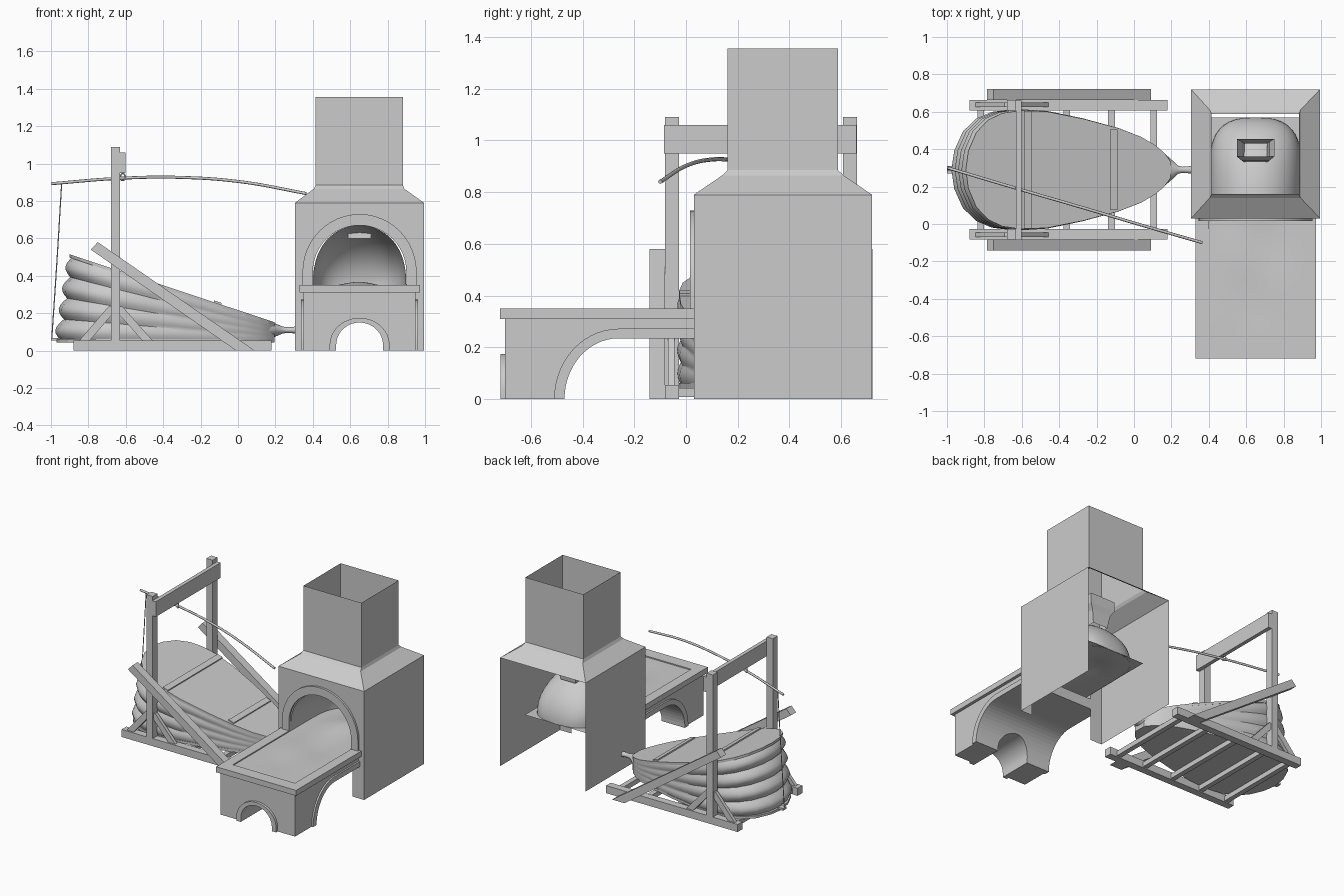
import bpy, bmesh, math
from math import sin, cos, pi

if "Cube" in bpy.data.objects:
    bpy.data.objects.remove(bpy.data.objects["Cube"])


def make(name, verts, faces, smooth=None):
    me = bpy.data.meshes.new(name)
    me.from_pydata(verts, [], faces)
    bm = bmesh.new()
    bm.from_mesh(me)
    bmesh.ops.recalc_face_normals(bm, faces=bm.faces)
    bm.to_mesh(me)
    bm.free()
    ob = bpy.data.objects.new(name, me)
    bpy.context.collection.objects.link(ob)
    if smooth:
        bpy.ops.object.select_all(action='DESELECT')
        ob.select_set(True)
        bpy.context.view_layer.objects.active = ob
        bpy.ops.object.shade_smooth_by_angle(angle=math.radians(smooth))
    return ob


def loft(name, rings, closed=True, caps=(True, True), smooth=None):
    n = len(rings[0])
    verts = [p for r in rings for p in r]
    faces = [(i * n + j, i * n + (j + 1) % n, (i + 1) * n + (j + 1) % n, (i + 1) * n + j)
             for i in range(len(rings) - 1) for j in range(n if closed else n - 1)]
    if caps[0]:
        faces.append(tuple(range(n)))
    if caps[1]:
        faces.append(tuple(range(len(verts) - n, len(verts))))
    return make(name, verts, faces, smooth)


def prism(name, pts, axis, a, b, smooth=None):
    # axis 'x': points are (y, z); axis 'y': points are (x, z)
    put = (lambda p, d: (d, p[0], p[1])) if axis == 'x' else (lambda p, d: (p[0], d, p[1]))
    return loft(name, [[put(p, d) for p in pts] for d in (a, b)], smooth=smooth)


def box(name, x0, x1, y0, y1, z0, z1):
    return prism(name, [(x0, z0), (x1, z0), (x1, z1), (x0, z1)], 'y', y0, y1)


def arch(cx, w, base, spring, top, n=24):
    # arch outline from lower right to lower left
    arc = [(cx + w * cos(pi * i / n), spring + (top - spring) * sin(pi * i / n)) for i in range(n + 1)]
    return ([(cx + w, base)] if base < spring else []) + arc + ([(cx - w, base)] if base < spring else [])


def tube(name, pts, r):
    cu = bpy.data.curves.new(name, 'CURVE')
    cu.dimensions = '3D'
    cu.bevel_depth = r
    cu.bevel_resolution = 2
    cu.use_fill_caps = True
    sp = cu.splines.new('BEZIER')
    sp.bezier_points.add(len(pts) - 1)
    for bp, p in zip(sp.bezier_points, pts):
        bp.co = p
        bp.handle_left_type = bp.handle_right_type = 'AUTO'
    ob = bpy.data.objects.new(name, cu)
    bpy.context.collection.objects.link(ob)


# ---- Forge housing: thin hood, open at the back and at the bottom
CX = 0.65
def rect(x0, x1, y0, y1, z):
    return [(x0, y0, z), (x1, y0, z), (x1, y1, z), (x0, y1, z)]
loft("chimney_hood", [rect(.305, .995, .03, .72, .79), rect(.405, .89, .14, .61, .865),
                      rect(.415, .882, .16, .588, .885), rect(.415, .882, .16, .588, 1.355)],
     caps=(False, False))
for side, x in (("left", .305), ("right", .995)):
    make(side + "_wall", [(x, .03, 0), (x, .72, 0), (x, .72, .79), (x, .03, .79)], [(0, 1, 2, 3)])
wall = [(.305, 0), (.305, .79), (.995, .79), (.995, 0)] + arch(CX, .25, 0, .42, .67)
make("front_wall", [(x, .03, z) for x, z in wall], [tuple(range(len(wall)))])
prism("mouth_moulding", arch(CX, .305, .35, .42, .73) + arch(CX, .25, .35, .42, .67)[::-1], 'y', .015, .03, 30)

# ---- Oven dome behind the mouth, with its flue
rings = []
for i in range(17):
    u = sin(pi / 2 * i / 16)
    w = .25 * max(1 - u ** 6, .0) ** .4
    h = .33 * max(1 - u ** 2.6, .0) ** .5
    rings.append([(CX + w * cos(pi * k / 28), .03 + .54 * u,
                   .34 + h * sin(pi * k / 28) ** .8 if 0 < k < 28 else .34) for k in range(29)])
loft("oven_dome", rings, closed=False, caps=(False, False), smooth=40)
loft("dome_flue", [rect(CX - .06, CX + .06, .33, .43, .60), rect(CX - .075, CX + .075, .34, .44, .69),
                   rect(CX - .10, CX + .10, .36, .455, .73), rect(CX - .10, CX + .10, .36, .455, .80)],
     caps=(False, False))

# ---- Hearth: body with a half vault to the sides and a front arch
def vault(y0, y1, top, n=14):
    return [(y1 - (y1 - y0) * cos(pi / 2 * i / n), top * sin(pi / 2 * i / n)) for i in range(n + 1)]
inner = vault(-.47, -.26, .235) + [(.03, .235)]
outer = vault(-.51, -.26, .272) + [(.03, .272)]
body = prism("hearth_body", [(-.70, 0)] + inner + [(.03, .31), (-.70, .31)], 'x', .35, .95)
cut = prism("arch_cutter", arch(CX, .125, -.05, .03, .15), 'y', -.8, -.2)
cut.hide_render = True
mod = body.modifiers.new("front_arch", 'BOOLEAN')
mod.operation, mod.object, mod.solver = 'DIFFERENCE', cut, 'EXACT'
bpy.context.view_layer.objects.active = body
bpy.ops.object.modifier_apply(modifier=mod.name)
bpy.data.objects.remove(cut)
for side, x in (("left", .338), ("right", .95)):
    prism(side + "_vault_moulding", outer + inner[::-1], 'x', x, x + .012, 30)
prism("front_arch_moulding", arch(CX, .16, 0, .03, .175) + arch(CX, .125, 0, .03, .15)[::-1], 'y', -.718, -.70, 30)

# Rim around the bed of coals
for name, x0, x1, y0, y1 in (("left", .328, .40, -.63, .03), ("right", .90, .972, -.63, .03),
                             ("front", .328, .972, -.72, -.63)):
    box(name + "_rim", x0, x1, y0, y1, .31, .35)
NX, NY = 24, 56
bed = []
for j in range(NY + 1):
    for i in range(NX + 1):
        a, b = i / NX, j / NY
        x, y = .40 + .5 * a, -.63 + 1.2 * b
        edge = sin(pi * a) * sin(pi * b)
        z = .342 + edge * (.007 * sin(11 * x + 5 * y) * cos(9 * y - 3 * x)
                           + .04 * math.exp(-((x - .65) / .13) ** 2 - ((y - .35) / .15) ** 2))
        bed.append((x, y, z))
R = NX + 1
make("coal_bed", bed, [(j * R + i, j * R + i + 1, (j + 1) * R + i + 1, (j + 1) * R + i)
                       for j in range(NY) for i in range(NX)], 40)

# ---- Bellows: pear-shaped outline, hinged at the nose
CY = .29
half = [(-.955, .10), (-.91, .20), (-.84, .268), (-.76, .303), (-.65, .318), (-.50, .31), (-.30, .272),
        (-.10, .222), (.03, .175), (.11, .13), (.16, .09), (.195, .045)]
plan = [(-.97, 0)] + half + [(x, -w) for x, w in half[::-1]]

def layer(t, scale=1.0, dz=0.0):
    ring = []
    for x, w in plan:
        s = (.20 - x) / 1.17
        px = .20 + (x - .20) * (1 - .06 * t)
        k = 1 + (scale - 1) * s
        z = .055 + t * (.085 + .365 * s)
        ring.append((-.35 + (px + .35) * k if px < -.35 else px, CY + w * k, z + dz))
    return ring
FOLDS, STEPS = 4, 6
total = FOLDS * STEPS
loft("bellows_leather", [layer(i / total, .965 + .06 * abs(sin(pi * i / STEPS))) for i in range(total + 1)], smooth=35)
loft("bellows_top_board", [layer(1, 1, -.008), layer(1, 1, .01)])
loft("bellows_bottom_board", [layer(0, 1, -.012), layer(0, 1, .006)])
for n, x, w in (("rear", -.57, .315), ("front", -.11, .215)):
    z = .14 + .365 * (.2 - x) / 1.10
    prism(n + "_board_strip", [(x - .02, z + .012), (x + .02, z - .001), (x + .023, z + .012), (x - .017, z + .025)],
          'y', CY - w, CY + w)

# Nose cone and nozzle
loft("bellows_nozzle", [[(x, CY + ry * cos(2 * pi * k / 16), .11 + rz * sin(2 * pi * k / 16)) for k in range(16)]
                        for x, ry, rz in ((.11, .12, .05), (.16, .09, .048), (.20, .055, .035),
                                          (.235, .022, .02), (.26, .016, .015), (.305, .02, .018))], smooth=40)
box("bellows_handle", -1.0, -.93, CY - .02, CY + .02, .053, .068)

# ---- Bellows frame: both sides mirrored about the bellows axis
def strip(x0, z0, x1, z1, w):
    return [(x0 - w, z0), (x0 + w, z0), (x1 + w, z1), (x1 - w, z1)]
for side, s in (("front", -1), ("back", 1)):
    y = lambda d: CY + s * d
    box(side + "_rail", -.88, .18, y(.318), y(.372), 0, .055)
    box(side + "_post", -.68, -.63, y(.318), y(.372), .055, 1.09)
    prism(side + "_brace", [(-.787, .54), (-.01, 0), (.09, 0), (-.75, .58)], 'y', y(.372), y(.432))
    prism(side + "_rear_strut", strip(-.82, .055, -.665, .235, .028), 'y', y(.335), y(.36))
    prism(side + "_fore_strut", strip(-.485, .055, -.645, .235, .028), 'y', y(.335), y(.36))
box("crossbeam", -.63, -.602, CY - .375, CY + .37, .95, 1.06)
for i, x in enumerate((-.82, -.60, -.36, -.12, .105)):
    box("sleeper_%d" % (i + 1), x - .018, x + .018, CY - .32, CY + .32, .008, .043)

# ---- Working pole slung under the crossbeam, and its rope
tube("pole", [(-.995, .30, .893), (-.62, .188, .922), (-.30, .095, .926), (.02, .0, .902), (.365, -.10, .84)], .008)
tube("pole_sling", [(-.615, .186, .955), (-.603, .178, .922), (-.617, .186, .91), (-.63, .194, .922), (-.615, .186, .955)], .004)
tube("rope", [(-.943, CY, .892), (-.968, CY, .48), (-.996, CY, .06)], .003)
